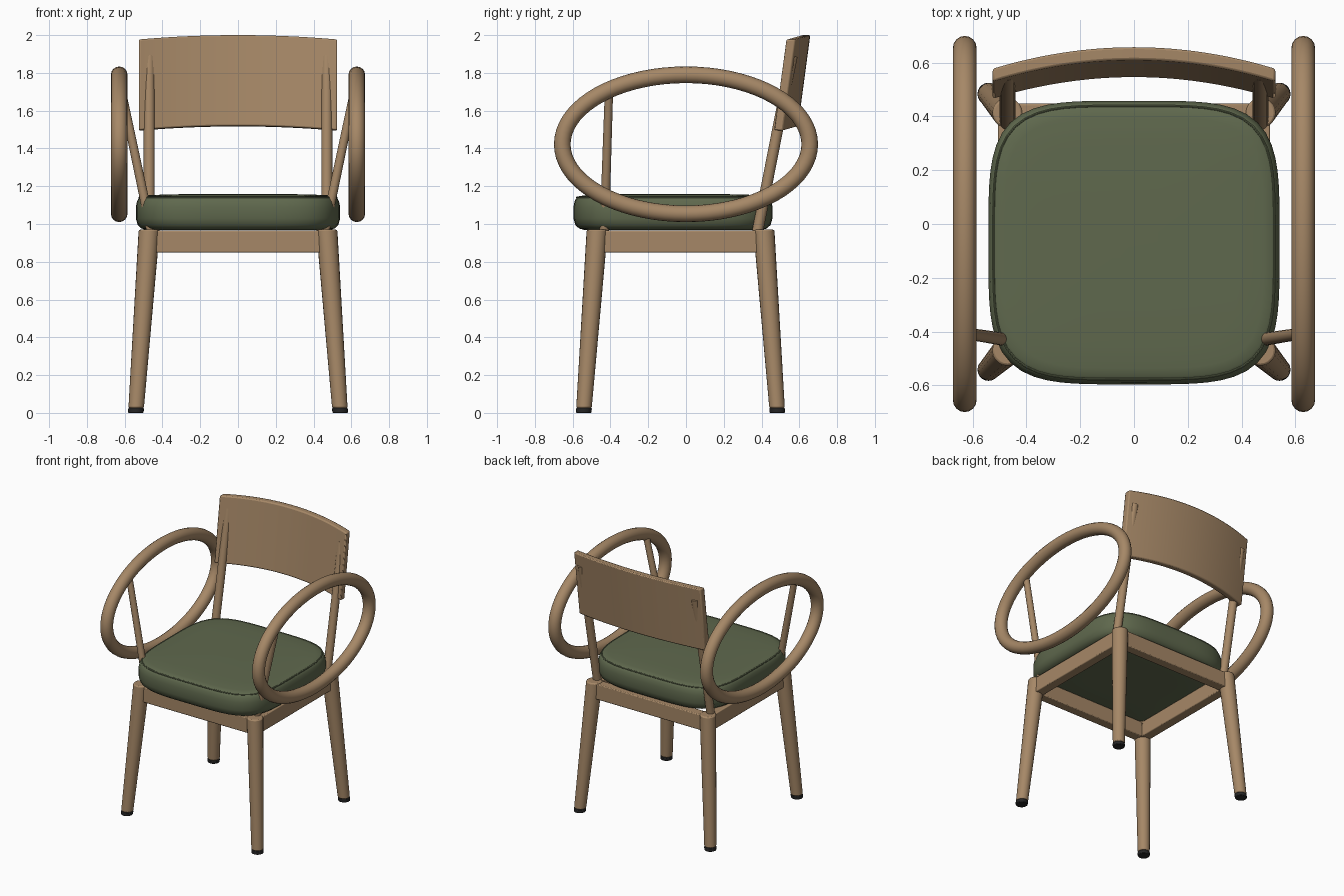
import bpy, bmesh, math
from mathutils import Vector

if "Cube" in bpy.data.objects:
    bpy.data.objects.remove(bpy.data.objects["Cube"])


def material(name, rgb):
    m = bpy.data.materials.new(name)
    m.use_nodes = True
    m.diffuse_color = (*rgb, 1)
    bsdf = next(n for n in m.node_tree.nodes if n.type == "BSDF_PRINCIPLED")
    bsdf.inputs["Base Color"].default_value = (*rgb, 1)
    return m


WOOD = material("light wood", (0.38, 0.245, 0.135))
GREEN = material("green upholstery", (0.115, 0.14, 0.075))
BLACK = material("black rubber", (0.018, 0.018, 0.018))


def finish(name, bm, mat, bevel=0):
    bmesh.ops.recalc_face_normals(bm, faces=bm.faces)
    mesh = bpy.data.meshes.new(name)
    bm.to_mesh(mesh)
    bm.free()
    obj = bpy.data.objects.new(name, mesh)
    bpy.context.collection.objects.link(obj)
    mesh.materials.append(mat)
    if bevel:
        mod = obj.modifiers.new("soft edges", "BEVEL")
        mod.width, mod.segments = bevel, 2
        mod.limit_method, mod.angle_limit = "ANGLE", math.radians(40)
    bpy.ops.object.select_all(action="DESELECT")
    obj.select_set(True)
    bpy.context.view_layer.objects.active = obj
    bpy.ops.object.shade_smooth_by_angle(angle=math.radians(40))
    return obj


def loft(bm, rings, closed=False):
    """Skin a list of point rings, with end caps unless the path is closed."""
    loops = [[bm.verts.new(p) for p in ring] for ring in rings]
    n = len(loops[0])
    pairs = list(zip(loops, loops[1:]))
    if closed:
        pairs.append((loops[-1], loops[0]))
    else:
        bm.faces.new(loops[0])
        bm.faces.new(loops[-1])
    for a, b in pairs:
        for i in range(n):
            j = (i + 1) % n
            bm.faces.new((a[i], a[j], b[j], b[i]))


def rod(name, start, end, r1, r2, mat, level=False, bevel=0):
    """Tapered round bar; level keeps the end cuts horizontal."""
    a, b = Vector(start), Vector(end)
    axis = Vector((0, 0, 1)) if level else (b - a).normalized()
    u = axis.cross(Vector((0, 1, 0))).normalized()
    v = axis.cross(u)
    turns = [math.tau * i / 20 for i in range(20)]
    bm = bmesh.new()
    loft(bm, [[c + r * (u * math.cos(t) + v * math.sin(t)) for t in turns]
              for c, r in ((a, r1), (b, r2))])
    return finish(name, bm, mat, bevel)


def box(name, center, size):
    bm = bmesh.new()
    bmesh.ops.create_cube(bm, size=1)
    for v in bm.verts:
        v.co = Vector(center) + Vector(size) * v.co
    return finish(name, bm, WOOD, 0.006)


# Legs with dark foot pads
MID = -0.029
for side, sx in (("left", 1), ("right", -1)):
    for end, sy in (("front", -1), ("back", 1)):
        foot = Vector((sx * 0.541, MID + sy * 0.513, 0))
        top = Vector((sx * 0.47, MID + sy * 0.441, 0.97))
        ankle = foot.lerp(top, 0.026)
        rod(f"{end}_{side}_leg", ankle, top, 0.041, 0.056, WOOD, True, 0.008)
        rod(f"{end}_{side}_foot_pad", foot, ankle, 0.041, 0.042, BLACK, True, 0.004)

# Seat frame
for end, sy in (("front", -1), ("back", 1)):
    box(f"{end}_apron", (0, MID + sy * 0.441, 0.907), (0.93, 0.07, 0.115))
for side, sx in (("left", 1), ("right", -1)):
    box(f"{side}_apron", (sx * 0.47, MID, 0.907), (0.07, 0.87, 0.115))


# Seat cushion: stacked rounded-square outlines
def outline(inset, z, n=80, power=4.2):
    pts = []
    for i in range(n):
        t = math.tau * i / n
        c, s = math.cos(t), math.sin(t)
        r = (abs(c) ** power + abs(s) ** power) ** (-1 / power)
        pts.append(Vector((c * r * (0.541 - inset), -0.069 + s * r * (0.527 - inset), z)))
    return pts


profile = [(0.3, 0.968), (0.06, 0.968), (0.03, 0.976), (0.01, 0.995), (0, 1.03),
           (0, 1.09), (0.006, 1.12), (0.016, 1.138), (0.03, 1.147), (0.06, 1.152),
           (0.15, 1.156), (0.3, 1.159), (0.45, 1.16)]
bm = bmesh.new()
loft(bm, [outline(i, z) for i, z in profile])
finish("seat_cushion", bm, GREEN)


def tube(name, path, radius, mat, sides):
    """Closed round tube along a flat loop of points."""
    bm = bmesh.new()
    n = len(path)
    normal = (path[0] - path[n // 3]).cross(path[0] - path[2 * n // 3]).normalized()
    rings = []
    for i, p in enumerate(path):
        out = (path[(i + 1) % n] - path[i - 1]).normalized().cross(normal)
        rings.append([p + radius * (out * math.cos(a) + normal * math.sin(a))
                      for a in (math.tau * k / sides for k in range(sides))])
    loft(bm, rings, closed=True)
    return finish(name, bm, mat)


tube("seat_piping", outline(0.019, 1.14), 0.005, GREEN, 8)

# Oval arms, their front supports and the back posts
for side, sx in (("left", 1), ("right", -1)):
    oval = [Vector((sx * 0.629, 0.655 * math.cos(t), 1.422 + 0.368 * math.sin(t)))
            for t in (math.tau * i / 72 for i in range(72))]
    tube(f"{side}_oval_arm", oval, 0.044, WOOD, 16)
    rod(f"{side}_arm_support", (sx * 0.455, -0.433, 0.94), (sx * 0.615, -0.408, 1.7),
        0.025, 0.022, WOOD)
    rod(f"{side}_back_post", (sx * 0.47, 0.375, 0.94), (sx * 0.47, 0.562, 1.89),
        0.029, 0.029, WOOD)

# Curved, leaning backrest with arched edges
rings = []
for i in range(33):
    k = i / 16 - 1
    front, drop = 0.61 - 0.08 * k * k, 0.023 * k * k
    lean = 0.065
    low, high = 1.52 - drop, 2 - drop
    rings.append([Vector((0.525 * k, y, z)) for y, z in (
        (front - lean, low), (front, high),
        (front + 0.048, high), (front + 0.048 - lean, low - 0.004))])
bm = bmesh.new()
loft(bm, rings)
finish("backrest", bm, WOOD, 0.008)
